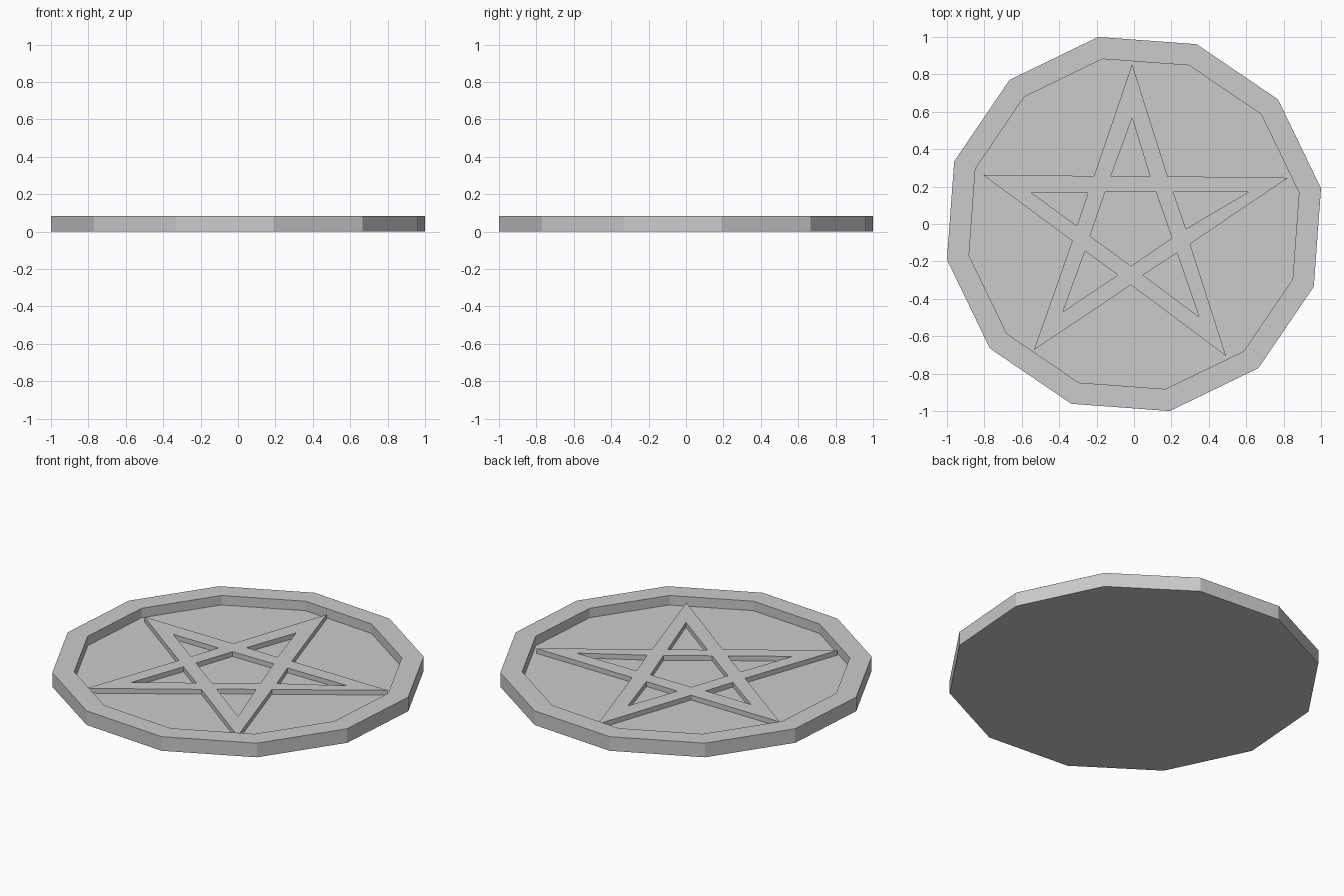
import bpy, bmesh, math

if "Cube" in bpy.data.objects:
    bpy.data.objects.remove(bpy.data.objects["Cube"])

SIDES, TURN = 12, math.radians(10.8)
H, STAR_TOP, FLOOR = 0.085, 0.057, 0.028

# Twelve-sided dish: lofted rings with capped underside and recessed floor
bm = bmesh.new()
rings = []
for r, z in [(1.018, 0), (1.018, H), (0.898, H), (0.898, FLOOR)]:
    rings.append([bm.verts.new((r * math.cos(TURN + math.tau * i / SIDES),
                                r * math.sin(TURN + math.tau * i / SIDES), z))
                  for i in range(SIDES)])
for a, b in zip(rings, rings[1:]):
    for i in range(SIDES):
        j = (i + 1) % SIDES
        bm.faces.new((a[i], a[j], b[j], b[i]))
bm.faces.new(rings[0][::-1])
bm.faces.new(rings[-1])
bmesh.ops.recalc_face_normals(bm, faces=bm.faces)
mesh = bpy.data.meshes.new("dish")
bm.to_mesh(mesh)
bm.free()
bpy.context.collection.objects.link(bpy.data.objects.new("dish", mesh))

# Raised star: hand-cut outline with six openings, extruded as a filled curve
outline = [(-.01, .855), (.18, .255), (.824, .247), (.30, -.107), (.492, -.706),
           (-.016, -.326), (-.535, -.674), (-.33, -.09), (-.807, .262), (-.214, .257)]
openings = [
    [(-.01, .567), (.086, .253), (-.123, .257)],
    [(-.55, .168), (-.246, .166), (-.305, -.01)],
    [(.21, .17), (.61, .17), (.278, -.027)],
    [(-.262, -.144), (-.086, -.273), (-.38, -.47)],
    [(.23, -.155), (.048, -.273), (.348, -.497)],
    [(-.155, .17), (.118, .17), (.203, -.075), (-.016, -.225), (-.235, -.064)],
]
curve = bpy.data.curves.new("star", 'CURVE')
curve.dimensions = '2D'
curve.fill_mode = 'BOTH'
bottom = FLOOR - 0.004
curve.extrude = (STAR_TOP - bottom) / 2
for loop in [outline] + openings:
    s = curve.splines.new('POLY')
    s.points.add(len(loop) - 1)
    for p, (x, y) in zip(s.points, loop):
        p.co = (x, y, 0, 1)
    s.use_cyclic_u = True
star = bpy.data.objects.new("star", curve)
star.location.z = (STAR_TOP + bottom) / 2
bpy.context.collection.objects.link(star)
bpy.context.view_layer.objects.active = star
star.select_set(True)
bpy.ops.object.convert(target='MESH')
for f in star.data.polygons:
    f.use_smooth = False
